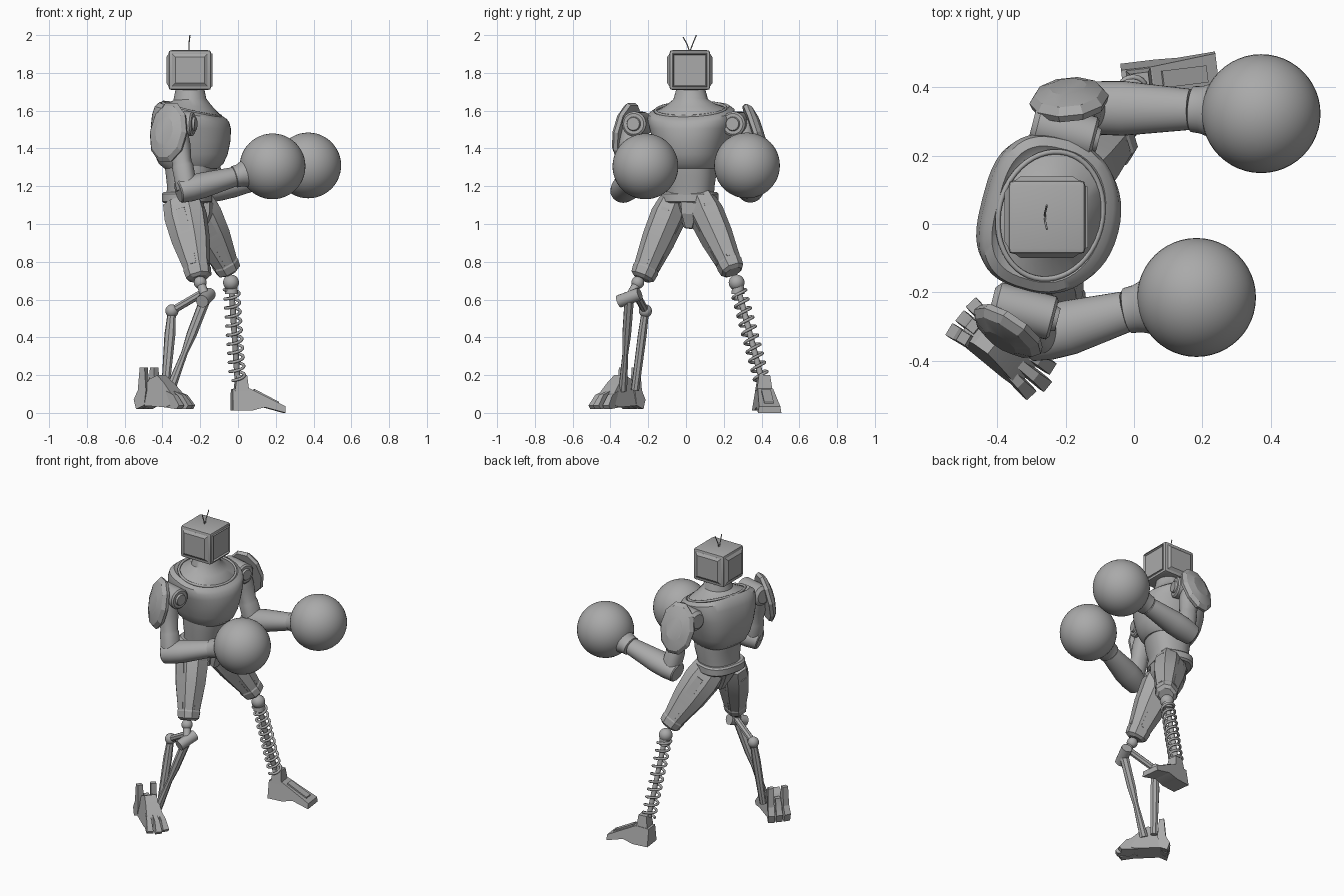
import bpy, bmesh, math
from mathutils import Vector, Matrix

cube = bpy.data.objects.get("Cube")
if cube:
    bpy.data.objects.remove(cube)

grey = bpy.data.materials.new("plain_grey")
grey.use_nodes = True
grey.diffuse_color = (0.4, 0.4, 0.4, 1)
grey.node_tree.nodes["Principled BSDF"].inputs["Base Color"].default_value = grey.diffuse_color

UP = Vector((0, 0, 1))
FACING = Vector((0.97, -0.25, 0))


def finish(name, bm, angle=0.6):
    """Turn a bmesh into an object, smooth except at sharp edges."""
    bmesh.ops.recalc_face_normals(bm, faces=bm.faces)
    for f in bm.faces:
        f.smooth = True
    for e in bm.edges:
        e.smooth = len(e.link_faces) == 2 and e.calc_face_angle(0) < angle
    me = bpy.data.meshes.new(name)
    bm.to_mesh(me)
    bm.free()
    me.materials.append(grey)
    ob = bpy.data.objects.new(name, me)
    bpy.context.collection.objects.link(ob)
    return ob


def loft(name, rings, fwd=FACING, n=32, p=2, back=None, angle=0.6, turn=0):
    """Skin of superellipse rings (centre, rx, ry, tilt); back squares the rear half."""
    axis = (Vector(rings[-1][0]) - Vector(rings[0][0])).normalized()
    fwd = Vector(fwd)
    u = (fwd - axis * fwd.dot(axis)).normalized()
    v = axis.cross(u)
    bm = bmesh.new()
    loops = []
    for c, rx, ry, *tilt in rings:
        loop = []
        for i in range(n):
            a = math.tau * (i + turn) / n
            power = 2 / (back if back and math.cos(a) < 0 else p)
            x, y = (math.copysign(abs(t) ** power, t) for t in (math.cos(a), math.sin(a)))
            lift = tilt[0] * x * rx if tilt else 0
            loop.append(bm.verts.new(Vector(c) + u * x * rx + v * y * ry + axis * lift))
        loops.append(loop)
    for a, b in zip(loops, loops[1:]):
        for i in range(n):
            bm.faces.new((a[i], a[i - 1], b[i - 1], b[i]))
    bm.faces.new(loops[0])
    bm.faces.new(loops[-1])
    return finish(name, bm, angle)


def limb(name, a, b, stops, **kw):
    """Loft from a to b with stops (fraction, rx, ry)."""
    a, b = Vector(a), Vector(b)
    return loft(name, [(a.lerp(b, t), rx, ry) for t, rx, ry in stops], **kw)


def rod(name, a, b, r, n=12):
    return limb(name, a, b, [(0, r, r), (1, r, r)], fwd=(0.3, 0.5, 0.8), n=n, turn=0.5)


def ball(name, c, r, n=24):
    bm = bmesh.new()
    bmesh.ops.create_uvsphere(bm, u_segments=2 * n, v_segments=n, radius=r,
                              matrix=Matrix.Translation(c))
    return finish(name, bm)


def wire(name, points, r, cyclic=False):
    cu = bpy.data.curves.new(name, "CURVE")
    cu.dimensions = "3D"
    cu.bevel_depth, cu.bevel_resolution, cu.use_fill_caps = r, 2, True
    s = cu.splines.new("POLY")
    s.points.add(len(points) - 1)
    for pt, co in zip(s.points, points):
        pt.co = (*co, 1)
    s.use_cyclic_u = cyclic
    cu.materials.append(grey)
    bpy.context.collection.objects.link(bpy.data.objects.new(name, cu))


def prism(name, profile, width, loc, yaw, top=1.0):
    """Side profile (forward, up) extruded sideways; top scales its upper width."""
    bm = bmesh.new()
    high = max(z for _, z in profile)
    sides = []
    for s in (-0.5, 0.5):
        sides.append([bm.verts.new((x, s * width * (1 + (top - 1) * z / high), z))
                      for x, z in profile])
        bm.faces.new(sides[-1])
    a, b = sides
    for i in range(len(a)):
        bm.faces.new((a[i], a[i - 1], b[i - 1], b[i]))
    bm.transform(Matrix.Translation(loc) @ Matrix.Rotation(math.radians(yaw), 4, "Z"))
    return finish(name, bm, 0.3)


# Head: rounded box, bulging side and back panels, framed screen in front
bm = bmesh.new()
bmesh.ops.create_cube(bm, size=1)
bmesh.ops.scale(bm, vec=(0.225, 0.215, 0.21), verts=bm.verts)
bmesh.ops.bevel(bm, geom=bm.edges[:], offset=0.016, segments=2, affect="EDGES", profile=0.6)
bm.normal_update()
panels = [f for f in bm.faces if f.calc_area() > 0.02 and abs(f.normal.z) < 0.5]
screen = [f for f in panels if f.normal.x > 0.5]
bulges = [f for f in panels if f not in screen]
bmesh.ops.inset_individual(bm, faces=bulges, thickness=0.004, depth=0)
bmesh.ops.inset_individual(bm, faces=bulges, thickness=0.024, depth=0.012)
bmesh.ops.inset_individual(bm, faces=screen, thickness=0.004, depth=0.008)
bmesh.ops.inset_individual(bm, faces=screen, thickness=0.008, depth=-0.01)
bm.transform(Matrix.Translation((-0.255, 0.02, 1.815)))
finish("head", bm, 0.35)
for name, y, top in (("antenna_right", -0.015, 1.99), ("antenna_left", 0.055, 2.0)):
    wire(name, [(-0.26, 0.02, 1.91), (-0.26, 0.02 + (y - 0.02) * 0.4, 1.95), (-0.255, y, top)], 0.003)

# Neck, chest, collar and waist
loft("neck", [((-0.247, 0.025, 1.57), 0.155, 0.19, -0.24), ((-0.248, 0.025, 1.606), 0.148, 0.183, -0.24),
              ((-0.252, 0.025, 1.63), 0.115, 0.135, -0.14), ((-0.255, 0.025, 1.66), 0.087, 0.092),
              ((-0.255, 0.025, 1.72), 0.075, 0.075)])
C = Vector((-0.245, 0.025, 0))
loft("chest", [(C + UP * z, rx, ry, t) for z, rx, ry, t in (
    (1.295, 0.14, 0.135, 0), (1.32, 0.168, 0.155, 0), (1.37, 0.19, 0.178, 0), (1.44, 0.204, 0.198, 0),
    (1.51, 0.205, 0.218, -0.03), (1.56, 0.195, 0.23, -0.12), (1.59, 0.18, 0.225, -0.2),
    (1.607, 0.158, 0.198, -0.25), (1.59, 0.14, 0.175, -0.25))], p=2.15, back=3, n=48)
side = UP.cross(FACING)
wire("collar", [C + UP * (1.607 - 0.038 * math.cos(a)) + FACING * 0.151 * math.cos(a)
                + side * 0.188 * math.sin(a)
                for a in (math.tau * i / 48 for i in range(48))], 0.008, True)
loft("waist", [((-0.26, 0.02, 1.14), 0.115, 0.125), ((-0.255, 0.02, 1.2), 0.118, 0.13),
               ((-0.25, 0.02, 1.26), 0.13, 0.138), ((-0.25, 0.02, 1.34), 0.14, 0.14)], p=2.4)
loft("belt", [((-0.27, 0.02, z), rx, rx + 0.022) for z, rx in (
    (1.11, 0.115), (1.12, 0.127), (1.16, 0.127), (1.17, 0.117))], p=2.6)
loft("pelvis", [((-0.25, 0.02, 0.98), 0.045, 0.03), ((-0.26, 0.02, 1.05), 0.08, 0.055),
                ((-0.27, 0.02, 1.13), 0.115, 0.10)], n=8, turn=0.5, angle=0.3)
loft("crotch_plate", [((-0.20, 0.02, 0.985), 0.035, 0.025), ((-0.165, 0.02, 1.06), 0.035, 0.055),
                      ((-0.16, 0.02, 1.12), 0.03, 0.06)], n=4, turn=0.5, angle=0.3)

# Arms: shoulder drum, pad, upper arm, forearm and round glove
arms = {
    "right": ((-0.32, -0.255, 1.53), (-0.27, -0.325, 1.183), (0.0, -0.25, 1.255), (0.183, -0.215, 1.305),
              (-0.37, -0.315, 1.485), (-0.55, -0.82, 0.2)),
    "left": ((-0.20, 0.27, 1.53), (-0.125, 0.34, 1.185), (0.19, 0.335, 1.26), (0.372, 0.323, 1.31),
             (-0.19, 0.365, 1.485), (-0.1, 0.95, 0.3)),
}
for s, (sh, el, wr, gl, pad, out) in arms.items():
    sh, el, wr, gl, pad = (Vector(v) for v in (sh, el, wr, gl, pad))
    out = Vector(out).normalized()
    limb(s + "_shoulder_drum", sh - FACING * 0.1, sh + FACING * 0.1,
         [(0, 0.045, 0.045), (0.08, 0.065, 0.065), (0.9, 0.065, 0.065), (0.94, 0.055, 0.055),
          (0.94, 0.038, 0.038), (1, 0.034, 0.034)], fwd=UP)
    loft(s + "_shoulder_pad", [(pad + out * d, rz, rx) for d, rz, rx in (
        (-0.02, 0.158, 0.11), (0, 0.167, 0.117), (0.022, 0.145, 0.1), (0.04, 0.08, 0.055))],
        fwd=UP, n=10, turn=0.5, angle=0.3)
    limb(s + "_upper_arm", sh + out * 0.03, el, [(0, 0.06, 0.06), (0.35, 0.062, 0.06),
         (0.6, 0.05, 0.05), (0.65, 0.056, 0.056), (1, 0.055, 0.06)], p=2.3)
    limb(s + "_forearm", el, wr, [(-0.17, 0.055, 0.06), (-0.15, 0.062, 0.067), (0.05, 0.068, 0.078),
         (0.3, 0.068, 0.08), (0.92, 0.052, 0.06)], fwd=UP)
    limb(s + "_glove_cuff", wr, gl, [(-0.12, 0.05, 0.06), (-0.1, 0.058, 0.067), (0.05, 0.06, 0.07),
         (0.35, 0.085, 0.09)], fwd=UP)
    ball(s + "_glove", gl, 0.174)

# Thighs: faceted shells with raised strips and a knee cuff
thighs = {"right": ((-0.295, -0.06, 1.12), (-0.205, -0.235, 0.71), (0.95, -0.3, 0)),
          "left": ((-0.235, 0.075, 1.12), (-0.045, 0.25, 0.745), (0.95, 0.3, 0))}
for s, (hip, knee, fwd) in thighs.items():
    hip, knee, fwd = Vector(hip), Vector(knee), Vector(fwd).normalized()
    axis = (knee - hip).normalized()
    limb(s + "_thigh", hip, knee, [(0, 0.105, 0.075), (0.2, 0.114, 0.09), (0.5, 0.102, 0.084),
         (0.86, 0.07, 0.066), (0.88, 0.073, 0.069), (0.97, 0.067, 0.063), (1, 0.045, 0.045)],
         fwd=fwd, n=8, turn=0.5, p=2.4, angle=0.3)
    f = (fwd - axis * fwd.dot(axis)).normalized()
    w = axis.cross(f)
    for k, deg in enumerate((0, 90, 180, 270)):
        d = f * math.cos(math.radians(deg)) + w * math.sin(math.radians(deg))
        near, far = (0.1, 0.06) if deg % 180 == 0 else (0.079, 0.057)
        limb(f"{s}_thigh_strip_{k + 1}", hip + axis * 0.07 + d * near, knee - axis * 0.07 + d * far,
             [(0, 0.012, 0.03), (0.3, 0.014, 0.036), (1, 0.012, 0.022)],
             fwd=d, n=4, turn=0.5, p=2, angle=0.3)

# Left lower leg: coil spring around a thin post
top, bottom = Vector((-0.035, 0.275, 0.66)), Vector((-0.003, 0.40, 0.18))
ball("left_knee_ball", (-0.037, 0.268, 0.69), 0.042, 14)
limb("left_spring_cap", top + UP * 0.02, top - UP * 0.03, [(0, 0.03, 0.03), (1, 0.035, 0.035)], n=16)
rod("left_post", top, bottom, 0.016)
axis = (bottom - top).normalized()
u = axis.orthogonal().normalized()
v = axis.cross(u)
turns, steps = 10, 20
wire("left_spring", [top.lerp(bottom, i / (turns * steps))
                     + (u * math.cos(math.tau * i / steps) + v * math.sin(math.tau * i / steps)) * 0.039
                     for i in range(turns * steps + 1)], 0.008)
prism("left_ankle", [(-0.035, 0), (0.04, 0), (0.03, 0.085), (-0.025, 0.085)], 0.085,
      (0.015, 0.412, 0.115), 7, 0.7)
prism("left_foot", [(0, 0.012), (0.1, 0.012), (0.17, 0.03), (0.28, 0), (0.28, 0.035), (0.12, 0.115),
                    (0.09, 0.13), (0, 0.125)], 0.125, (-0.033, 0.409, 0), 7, 0.65)
prism("left_foot_ridge", [(0.11, 0.10), (0.25, 0.03), (0.25, 0.058), (0.12, 0.126)], 0.05,
      (-0.033, 0.409, 0), 7)

# Right lower leg: backward knee linkage of rods
knee, pivot, hock = Vector((-0.20, -0.255, 0.69)), Vector((-0.17, -0.30, 0.61)), Vector((-0.35, -0.215, 0.54))
ball("right_knee_ball", knee, 0.034, 12)
rod("right_knee_link", knee, pivot, 0.024)
rod("right_knee_axle", pivot - Vector((0.02, 0.055, 0.02)), pivot + Vector((0.02, 0.055, 0.02)), 0.034, 16)
rod("right_upper_link", pivot + Vector((-0.01, 0.03, 0.03)), hock, 0.021, 8)
ball("right_hock", hock, 0.035, 10)
limb("right_rear_shin", hock, (-0.385, -0.27, 0.12), [(0, 0.022, 0.02), (0.3, 0.03, 0.024),
     (1, 0.022, 0.022)], n=8, angle=0.3)
limb("right_front_shin", pivot, (-0.36, -0.335, 0.12), [(0, 0.03, 0.026), (0.4, 0.028, 0.024),
     (0.6, 0.018, 0.016), (1, 0.028, 0.024)], n=8, angle=0.3)

# Right foot: narrow wedge with three claws and upright heel fins
yaw = -39
turn = Matrix.Rotation(math.radians(yaw), 3, "Z")
base = Vector((-0.39, -0.365, 0.02))
prism("right_foot", [(-0.12, 0.02), (0.06, 0.01), (0.11, 0.03), (0.09, 0.08), (0.03, 0.14), (-0.02, 0.18),
                     (-0.07, 0.16), (-0.12, 0.09)], 0.13, base, yaw, 0.55)
for k in (-1, 0, 1):
    prism(f"right_toe_{k + 2}", [(0, 0.01), (0.10, 0), (0.115, 0.02), (0.07, 0.075), (0, 0.1)], 0.042,
          base + turn @ Vector((0.063 - 0.02 * abs(k), k * 0.036, 0)), yaw + 7 * k, 0.6)
    prism(f"right_heel_fin_{k + 2}", [(0, 0.02), (-0.05, 0), (-0.065, 0.05), (-0.04, 0.1),
                                      (-0.03, 0.15 + 0.07 * abs(k)), (0, 0.15 + 0.07 * abs(k)), (0.01, 0.1)],
          0.042, base + turn @ Vector((-0.09, k * 0.042, 0)), yaw - 8 * k, 0.8)
